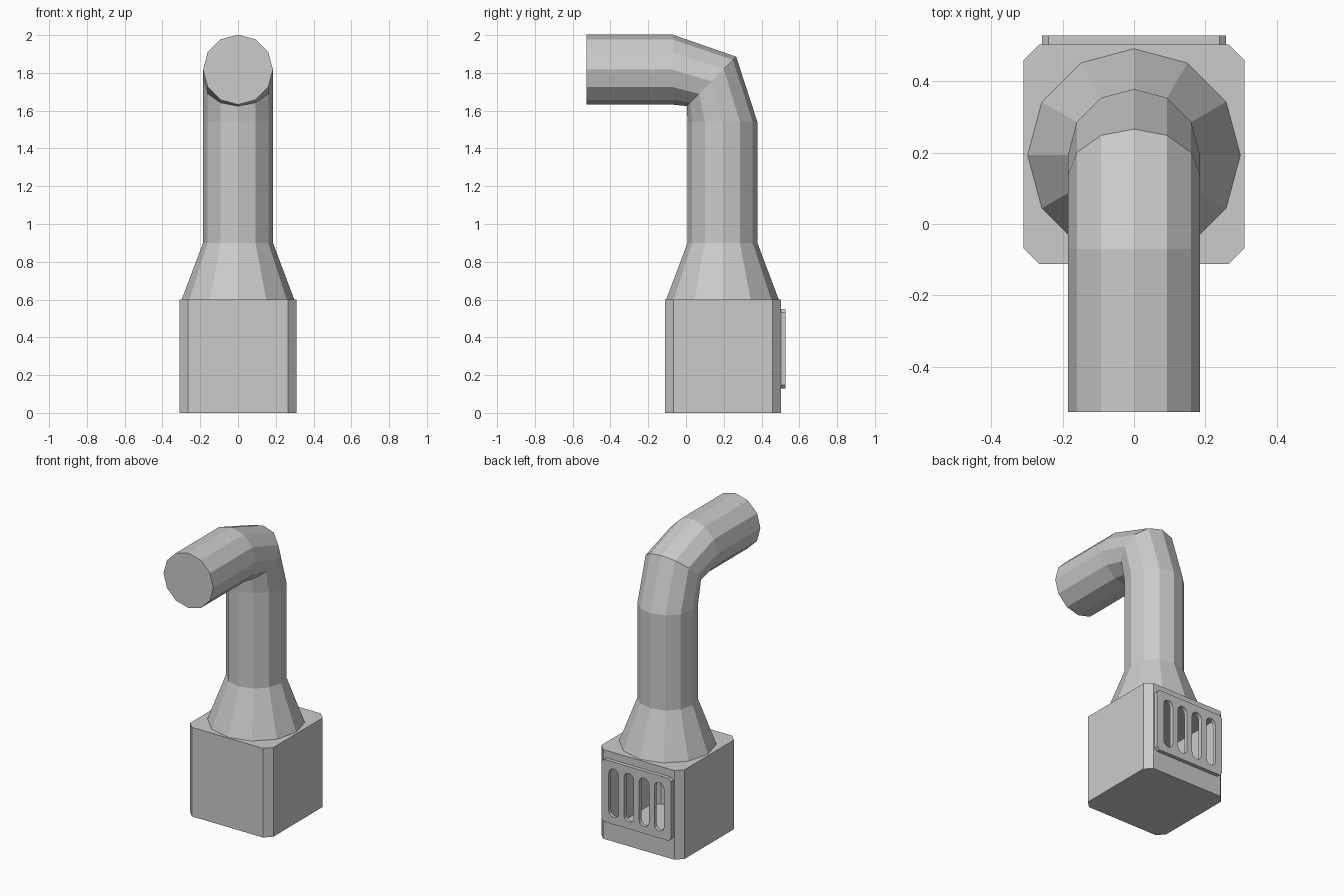
import bpy, bmesh
from math import sin, cos, pi, radians
from mathutils import Vector

if "Cube" in bpy.data.objects:
    bpy.data.objects.remove(bpy.data.objects["Cube"])


def finish(bm, name):
    bmesh.ops.remove_doubles(bm, verts=bm.verts, dist=1e-5)
    bmesh.ops.recalc_face_normals(bm, faces=bm.faces)
    me = bpy.data.meshes.new(name)
    bm.to_mesh(me)
    bm.free()
    ob = bpy.data.objects.new(name, me)
    bpy.context.collection.objects.link(ob)
    return ob


def chamfered(w, y0, y1, c):
    return [(-w + c, y0), (w - c, y0), (w, y0 + c), (w, y1 - c),
            (w - c, y1), (-w + c, y1), (-w, y1 - c), (-w, y0 + c)]


# Hollow housing: chamfered box with an opening behind the grille
H, BACK = 0.6, 0.503
outline = chamfered(0.31, -0.112, BACK, 0.045)
bm = bmesh.new()
lo = [bm.verts.new((x, y, 0)) for x, y in outline]
hi = [bm.verts.new((x, y, H)) for x, y in outline]
bm.faces.new(lo[::-1])
bm.faces.new(hi)
for i in range(8):
    j = (i + 1) % 8
    if i != 4:
        bm.faces.new((lo[i], lo[j], hi[j], hi[i]))
outer = [lo[4], lo[5], hi[5], hi[4]]
inner = [bm.verts.new((x, BACK, z)) for x, z in
         ((0.22, 0.165), (-0.22, 0.165), (-0.22, 0.515), (0.22, 0.515))]
for i in range(4):
    j = (i + 1) % 4
    bm.faces.new((outer[i], outer[j], inner[j], inner[i]))
finish(bm, "housing")

# Duct: flared base, upright pipe, elbow, forward outlet (y, z, radius, turn in degrees)
path = [(0.193, 0.6, 0.298, 0), (0.193, 0.9, 0.185, 0), (0.193, 1.54, 0.185, 0),
        (0.135, 1.755, 0.185, 45), (-0.07, 1.817, 0.185, 90), (-0.527, 1.817, 0.185, 90)]
N = 12
bm = bmesh.new()
rings = []
for y, z, r, turn in path:
    t = radians(turn)
    up = Vector((0, cos(t), sin(t)))
    rings.append([bm.verts.new(Vector((0, y, z)) + r * (cos(2 * pi * k / N) * Vector((1, 0, 0))
                  + sin(2 * pi * k / N) * up)) for k in range(N)])
for a, b in zip(rings, rings[1:]):
    for k in range(N):
        m = (k + 1) % N
        bm.faces.new((a[k], a[m], b[m], b[k]))
bm.faces.new(rings[-1])
bm.faces.new(rings[0][::-1])
finish(bm, "duct")

# Grille: filled flat curve with four round-ended slots, extruded
cu = bpy.data.curves.new("vent_grille", 'CURVE')
cu.dimensions = '2D'
cu.fill_mode = 'BOTH'
cu.extrude = 0.0125


def loop(points):
    s = cu.splines.new('POLY')
    s.points.add(len(points) - 1)
    for p, (x, y) in zip(s.points, points):
        p.co = (x, y, 0, 1)
    s.use_cyclic_u = True


loop(chamfered(0.258, 0.13, 0.55, 0.018))
R, Z0, Z1 = 0.036, 0.212, 0.468
for i in range(4):
    cx = (i - 1.5) * 0.113
    loop([(cx + R * cos(pi * k / 6), Z1 + R * sin(pi * k / 6)) for k in range(7)] +
         [(cx - R * cos(pi * k / 6), Z0 - R * sin(pi * k / 6)) for k in range(7)])
grille = bpy.data.objects.new("vent_grille", cu)
bpy.context.collection.objects.link(grille)
grille.rotation_euler.x = pi / 2
grille.location.y = 0.5155
bpy.context.view_layer.objects.active = grille
grille.select_set(True)
bpy.ops.object.convert(target='MESH')
for p in grille.data.polygons:
    p.use_smooth = False
